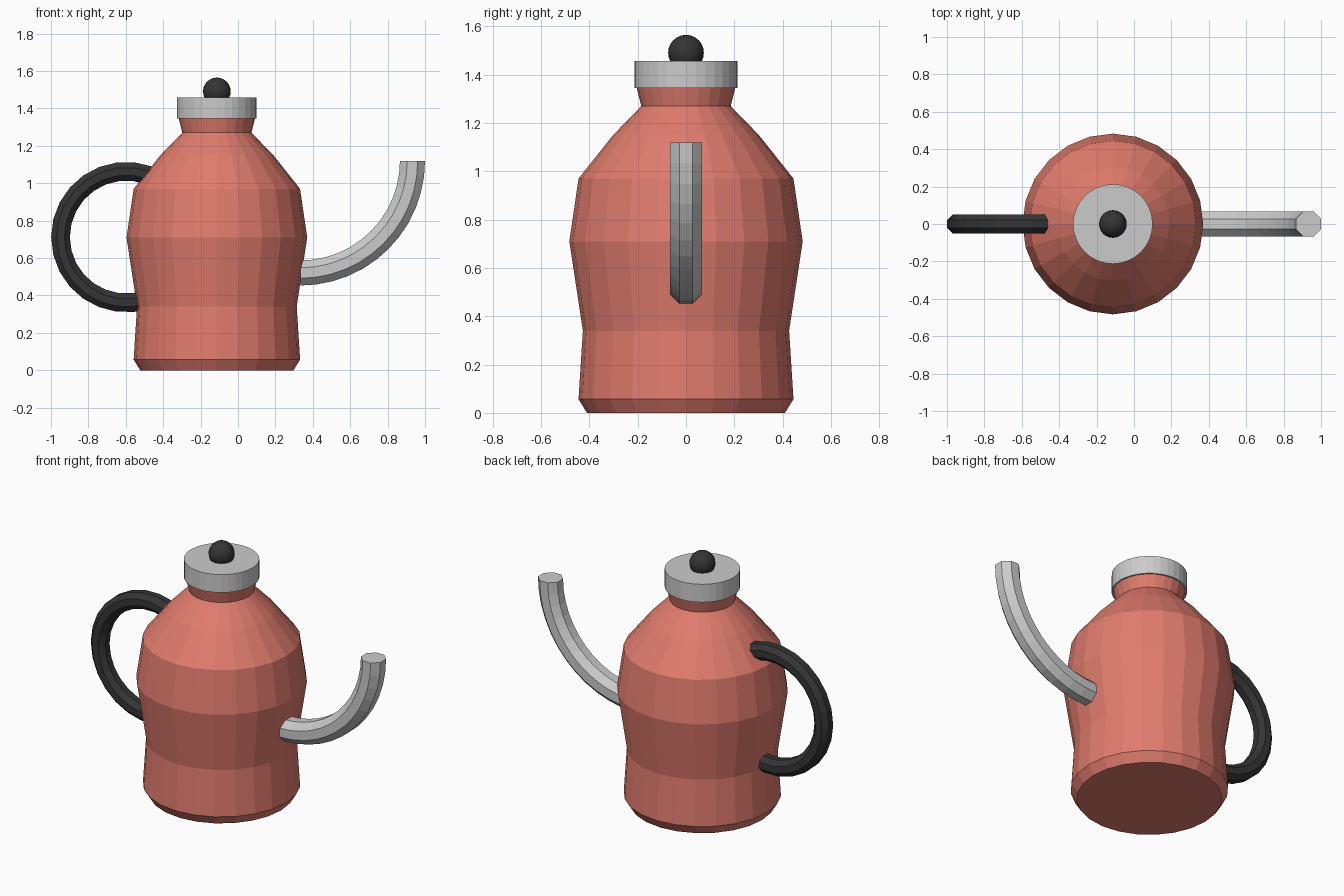
import bpy, bmesh, math
from mathutils import Vector

if "Cube" in bpy.data.objects:
    bpy.data.objects.remove(bpy.data.objects["Cube"])

CX = -0.113  # axis of the pot body


def material(name, rgb):
    m = bpy.data.materials.new(name)
    m.diffuse_color = (*rgb, 1)
    m.use_nodes = True
    m.node_tree.nodes["Principled BSDF"].inputs["Base Color"].default_value = m.diffuse_color
    return m


def skin(name, rings, mat=None):
    """Joins rings of points into a closed, capped flat-shaded skin."""
    bm = bmesh.new()
    loops = [[bm.verts.new(p) for p in ring] for ring in rings]
    n = len(loops[0])
    for a, b in zip(loops, loops[1:]):
        for i in range(n):
            j = (i + 1) % n
            bm.faces.new((a[i], a[j], b[j], b[i]))
    bm.faces.new(loops[0][::-1])
    bm.faces.new(loops[-1])
    bmesh.ops.recalc_face_normals(bm, faces=bm.faces)
    me = bpy.data.meshes.new(name)
    bm.to_mesh(me)
    bm.free()
    ob = bpy.data.objects.new(name, me)
    bpy.context.collection.objects.link(ob)
    if mat:
        me.materials.append(mat)
    return ob


def lathe(name, profile, sides, mat=None):
    step = 2 * math.pi / sides
    return skin(name, [[(CX + r * math.cos(i * step), r * math.sin(i * step), z)
                        for i in range(sides)] for r, z in profile], mat)


def arc_tube(name, cx, cz, radius, tube, start, end, steps, mat=None):
    """Eight-sided tube along an arc in the xz plane, flats facing outward."""
    rings = []
    r8 = tube / math.cos(math.pi / 8)
    for k in range(steps + 1):
        t = math.radians(start + (end - start) * k / steps)
        out = Vector((math.cos(t), 0, math.sin(t)))
        mid = Vector((cx, 0, cz)) + out * radius
        rings.append([mid + out * r8 * math.cos(a) + Vector((0, r8 * math.sin(a), 0))
                      for a in [(i + 0.5) * math.pi / 4 for i in range(8)]])
    return skin(name, rings, mat)


red = material("red enamel", (0.75, 0.20, 0.155))
black = material("black plastic", (0.035, 0.035, 0.035))

# Body with shoulder and flared neck
lathe("body", [(0.41, 0), (0.445, 0.057), (0.427, 0.34), (0.483, 0.71),
               (0.445, 0.97), (0.302, 1.15), (0.185, 1.27), (0.205, 1.35)], 24, red)

# Lid disc
lathe("lid", [(0.213, 1.345), (0.213, 1.457)], 32)

# Knob
bpy.ops.mesh.primitive_uv_sphere_add(segments=24, ring_count=12, radius=0.074,
                                     location=(CX, 0, 1.491))
knob = bpy.context.object
knob.name = "knob"
knob.data.materials.append(black)
bpy.ops.object.shade_smooth_by_angle()

# Spout: a quarter arc from the body up to a level mouth
arc_tube("spout", 0.333, 1.12, 0.6, 0.067, -90, 0, 12)

# Handle: an open loop whose ends sink into the body
arc_tube("handle", -0.597, 0.712, 0.352, 0.05, 70, 290, 16, black)
